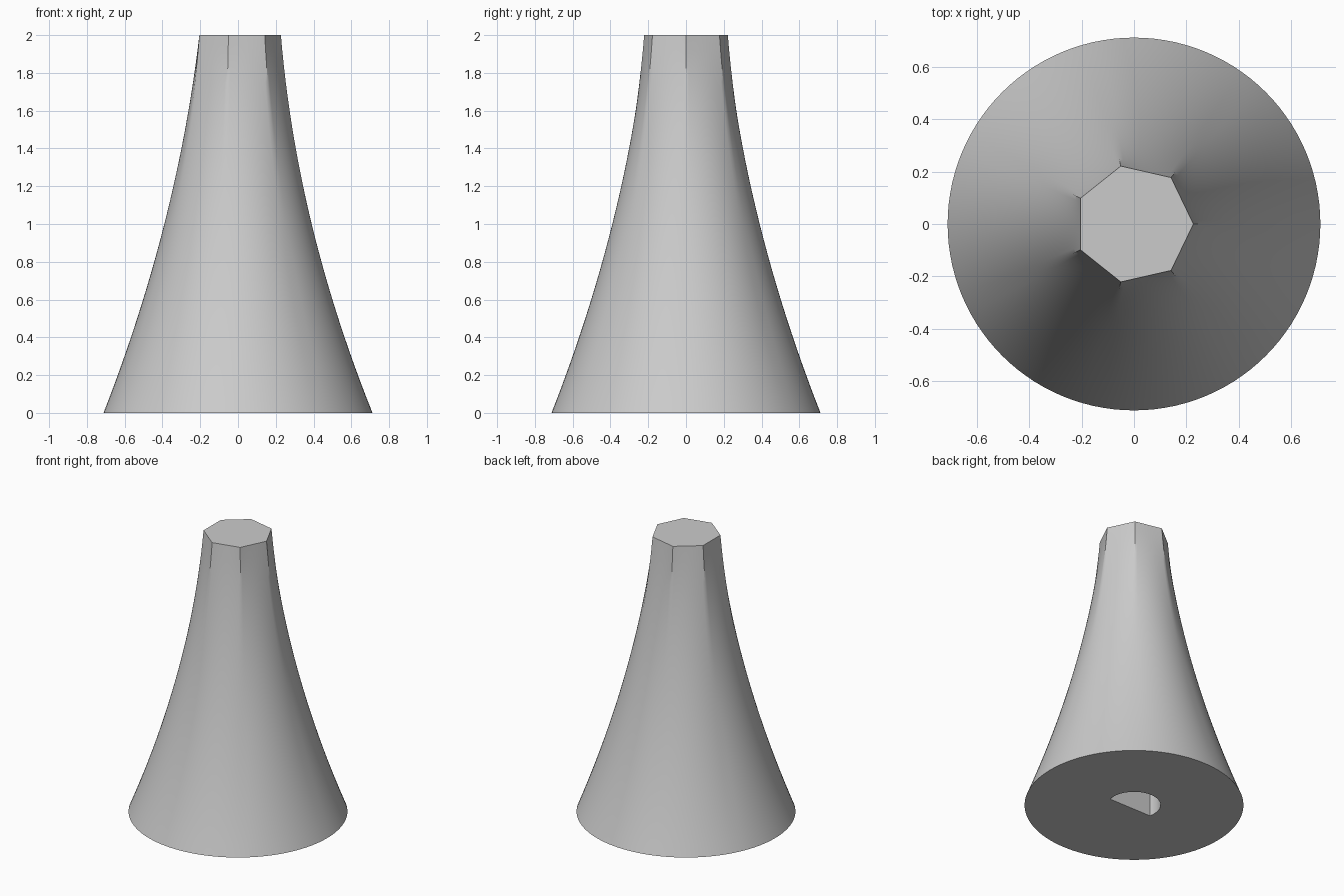
import bpy, bmesh, math

if "Cube" in bpy.data.objects:
    bpy.data.objects.remove(bpy.data.objects["Cube"])

SIDES, PER_SIDE, RINGS = 7, 16, 24
N = SIDES * PER_SIDE
R_BASE, R_MID, R_TOP = 0.712, 0.39, 0.227
HOLE_R, HOLE_FLAT, HOLE_DEPTH = 0.173, -0.04, 0.7

grey = bpy.data.materials.new("plain grey")
grey.diffuse_color = (0.6, 0.6, 0.6, 1)
grey.use_nodes = True
grey.node_tree.nodes["Principled BSDF"].inputs["Base Color"].default_value = grey.diffuse_color


def loft(name, rings):
    """Closed solid skinned through equal-length rings of points, bottom to top."""
    bm = bmesh.new()
    loops = [[bm.verts.new(p) for p in ring] for ring in rings]
    n = len(loops[0])
    for low, high in zip(loops, loops[1:]):
        for i in range(n):
            j = (i + 1) % n
            bm.faces.new((low[i], low[j], high[j], high[i]))
    bm.faces.new(loops[0][::-1])
    bm.faces.new(loops[-1])
    mesh = bpy.data.meshes.new(name)
    bm.to_mesh(mesh)
    bm.free()
    mesh.materials.append(grey)
    obj = bpy.data.objects.new(name, mesh)
    bpy.context.collection.objects.link(obj)
    return obj


def body_ring(z):
    """Quadratic blend of base circle, middle circle and top heptagon."""
    w_base = (z - 1) * (z - 2) / 2
    w_mid = z * (2 - z)
    w_top = z * (z - 1) / 2
    half = math.pi / SIDES
    ring = []
    for i in range(N):
        a = 2 * math.pi * i / N
        poly = R_TOP * math.cos(half) / math.cos(a % (2 * half) - half)
        r = w_base * R_BASE + w_mid * R_MID + w_top * poly
        ring.append((r * math.cos(a), r * math.sin(a), z))
    return ring


# Flared body, round at the base and seven-sided at the top
body = loft("flared_body", [body_ring(2 * k / RINGS) for k in range(RINGS + 1)])

# D-shaped blind shaft hole in the underside
start = math.asin(HOLE_FLAT / HOLE_R)
sweep = math.pi - 2 * start
arc = [start + sweep * i / 40 for i in range(41)]
cutter = loft("shaft_hole_cutter", [
    [(HOLE_R * math.cos(a), HOLE_R * math.sin(a), z) for a in arc]
    for z in (-0.1, HOLE_DEPTH)])
cutter.hide_render = True

cut = body.modifiers.new("shaft hole", 'BOOLEAN')
cut.operation = 'DIFFERENCE'
cut.solver = 'EXACT'
cut.object = cutter
bpy.context.view_layer.objects.active = body
body.select_set(True)
bpy.ops.object.modifier_apply(modifier=cut.name)
bpy.data.objects.remove(cutter)

# Smooth flare with crisp rims and upper corners
bpy.ops.object.shade_smooth_by_angle(angle=math.radians(30))
